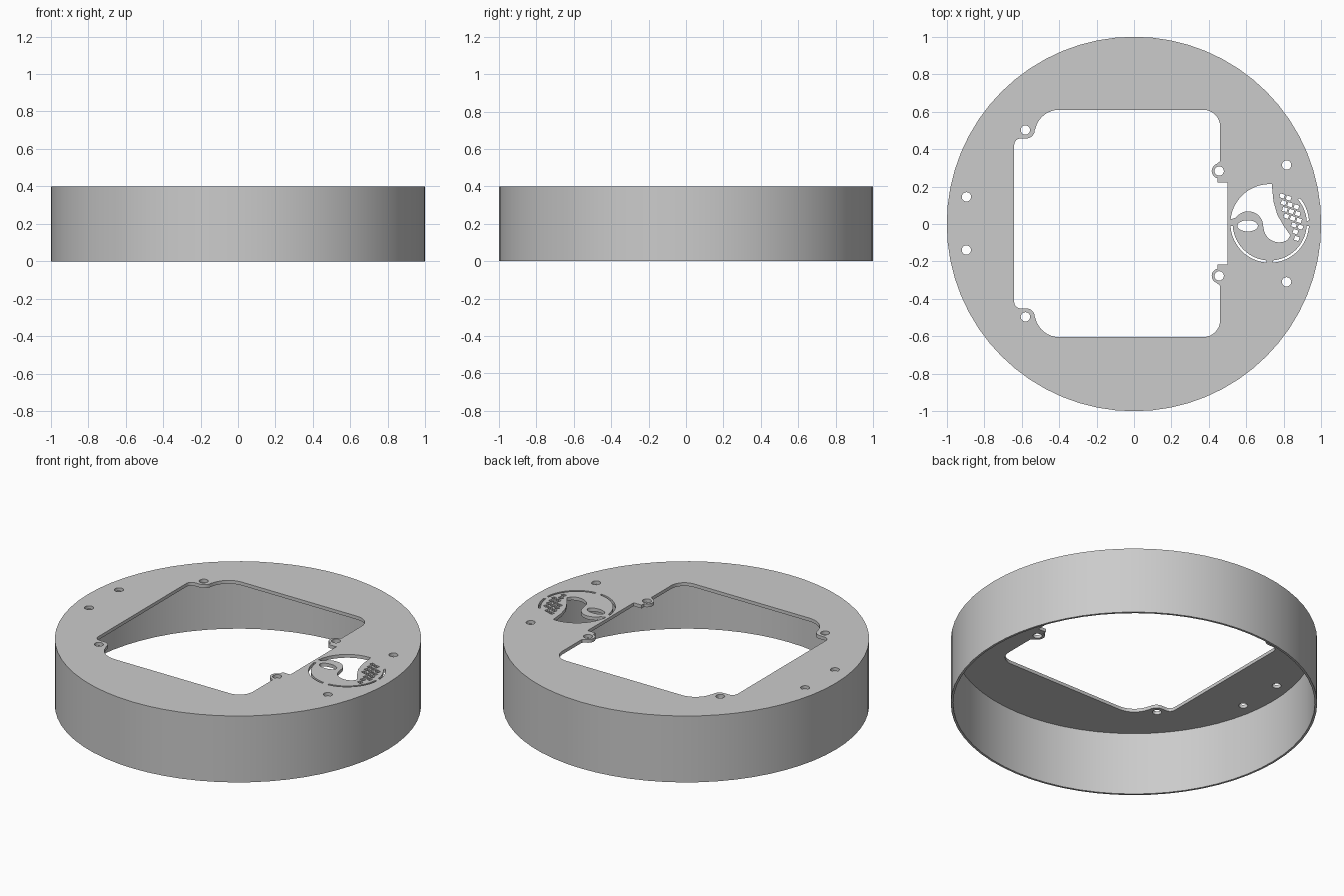
import bpy, bmesh, math
from mathutils import Vector

cube = bpy.data.objects.get("Cube")
if cube:
    bpy.data.objects.remove(cube, do_unlink=True)

HEIGHT, PLATE, WALL = 0.40, 0.02, 0.013
SIDES = 64
MID_Y = 0.003

grey = bpy.data.materials.new("plain grey")
grey.use_nodes = True
colour = (0.6, 0.6, 0.6, 1)
grey.diffuse_color = colour
grey.node_tree.nodes["Principled BSDF"].inputs["Base Color"].default_value = colour


def arc(cx, cy, r, start, end, n=8):
    """Points on an arc, angles in degrees."""
    angles = [math.radians(start + (end - start) * i / n) for i in range(n + 1)]
    return [(cx + r * math.cos(a), cy + r * math.sin(a)) for a in angles]


def circle(cx, cy, r, n=20):
    return arc(cx, cy, r, 0, 360, n)[:-1]


def arc_slot(cx, cy, r_in, r_out, start, end):
    return arc(cx, cy, r_out, start, end, 12) + arc(cx, cy, r_in, end, start, 12)


# Main opening: upper half from right to left, then mirrored below
half = [(0.50, 0.222), (0.447, 0.222), (0.447, 0.245)]
half += arc(0.455, 0.283, 0.04, 250, 110, 8)
half += [(0.46, 0.335)]
half += arc(0.37, 0.52, 0.09, 0, 90)
half += arc(-0.40, 0.48, 0.13, 90, 165)
half += arc(-0.575, 0.502, 0.045, 0, -90, 6)
half += arc(-0.605, 0.422, 0.035, 90, 180, 6)
outlines = [half + [(x, 2 * MID_Y - y) for x, y in reversed(half)]]

# Screw holes, in mirrored pairs
for x, y in [(-0.895, 0.142), (0.815, 0.312), (-0.58, 0.499), (0.455, 0.28)]:
    outlines += [circle(x, MID_Y + y, 0.025), circle(x, MID_Y - y, 0.025)]

# Round vent: curled opening
VX, VY, VR = 0.725, 0.003, 0.21
vent = arc(VX, VY, VR, 87, 174, 16)
vent += arc(0.61, -0.012, 0.08, 145, 0, 14)
vent += arc(0.775, -0.015, 0.083, 185, 305, 12)
vent += [(0.835, -0.06), (0.80, -0.01), (0.765, 0.05), (0.745, 0.12)]
outlines.append(vent)

# Round vent: rim slots and one plain oval slot
for start, end in [(184, 265), (275, 356), (4, 40)]:
    outlines.append(arc_slot(VX, VY, VR - 0.012, VR, start, end))
outlines.append([(0.607 + x * 0.055, -0.01 + y * 0.03) for x, y in circle(0, 0, 1)])

# Round vent: slanted grille of small slots
tilt = math.radians(-18)
for row in range(-7, 8):
    for col in range(-7, 8):
        u, v = col * 0.036 + (row % 2) * 0.018, row * 0.032
        corners = []
        for dx, dy in [(-1, -1), (1, -1), (1, 1), (-1, 1)]:
            p, q = u + dx * 0.013, v + dy * 0.011
            corners.append((VX + p * math.cos(tilt) - q * math.sin(tilt),
                            VY + p * math.sin(tilt) + q * math.cos(tilt)))
        if all(math.hypot(x - VX, y - VY) < 0.192 and y > -0.14
               and x > max(0.755, 0.81 - 0.45 * y) for x, y in corners):
            outlines.append(corners)

# Pierced plate as a filled flat curve
curve = bpy.data.curves.new("plate_outline", "CURVE")
curve.dimensions = "2D"
curve.fill_mode = "BOTH"
curve.extrude = PLATE / 2
for points in [circle(0, 0, 1, SIDES)] + outlines:
    spline = curve.splines.new("POLY")
    spline.points.add(len(points) - 1)
    for point, (x, y) in zip(spline.points, points):
        point.co = (x, y, 0, 1)
    spline.use_cyclic_u = True
helper = bpy.data.objects.new("plate_outline", curve)
bpy.context.collection.objects.link(helper)
plate = bpy.data.meshes.new_from_object(
    helper.evaluated_get(bpy.context.evaluated_depsgraph_get()))
bpy.data.objects.remove(helper, do_unlink=True)

bm = bmesh.new()
bm.from_mesh(plate)
bmesh.ops.remove_doubles(bm, verts=bm.verts, dist=1e-5)
bmesh.ops.translate(bm, verts=bm.verts, vec=(0, 0, HEIGHT - PLATE / 2))
bm.normal_update()


def on_rim(v):
    return v.co.xy.length > 0.999


# Replace the plate's outer edge with the full-height skirt
bmesh.ops.delete(bm, geom=[f for f in bm.faces if all(on_rim(v) for v in f.verts)
                           and abs(f.normal.z) < 0.5], context="FACES")
edges = [e for e in bm.edges if e.is_boundary
         and all(on_rim(v) and v.co.z > HEIGHT - 0.001 for v in e.verts)]
for radius, z in [(1, 0), (1 - WALL, 0), (1 - WALL, HEIGHT - PLATE)]:
    new = bmesh.ops.extrude_edge_only(bm, edges=edges)["geom"]
    edges = [g for g in new if isinstance(g, bmesh.types.BMEdge)]
    for v in {v for e in edges for v in e.verts}:
        flat = v.co.xy.normalized() * radius
        v.co = Vector((flat.x, flat.y, z))
bmesh.ops.recalc_face_normals(bm, faces=bm.faces)
bm.to_mesh(plate)
bm.free()

plate.materials.clear()
plate.materials.append(grey)
plate.name = "ring_cover"
cover = bpy.data.objects.new("ring_cover", plate)
bpy.context.collection.objects.link(cover)
bpy.ops.object.select_all(action="DESELECT")
cover.select_set(True)
bpy.context.view_layer.objects.active = cover
bpy.ops.object.shade_smooth_by_angle(angle=math.radians(30))
